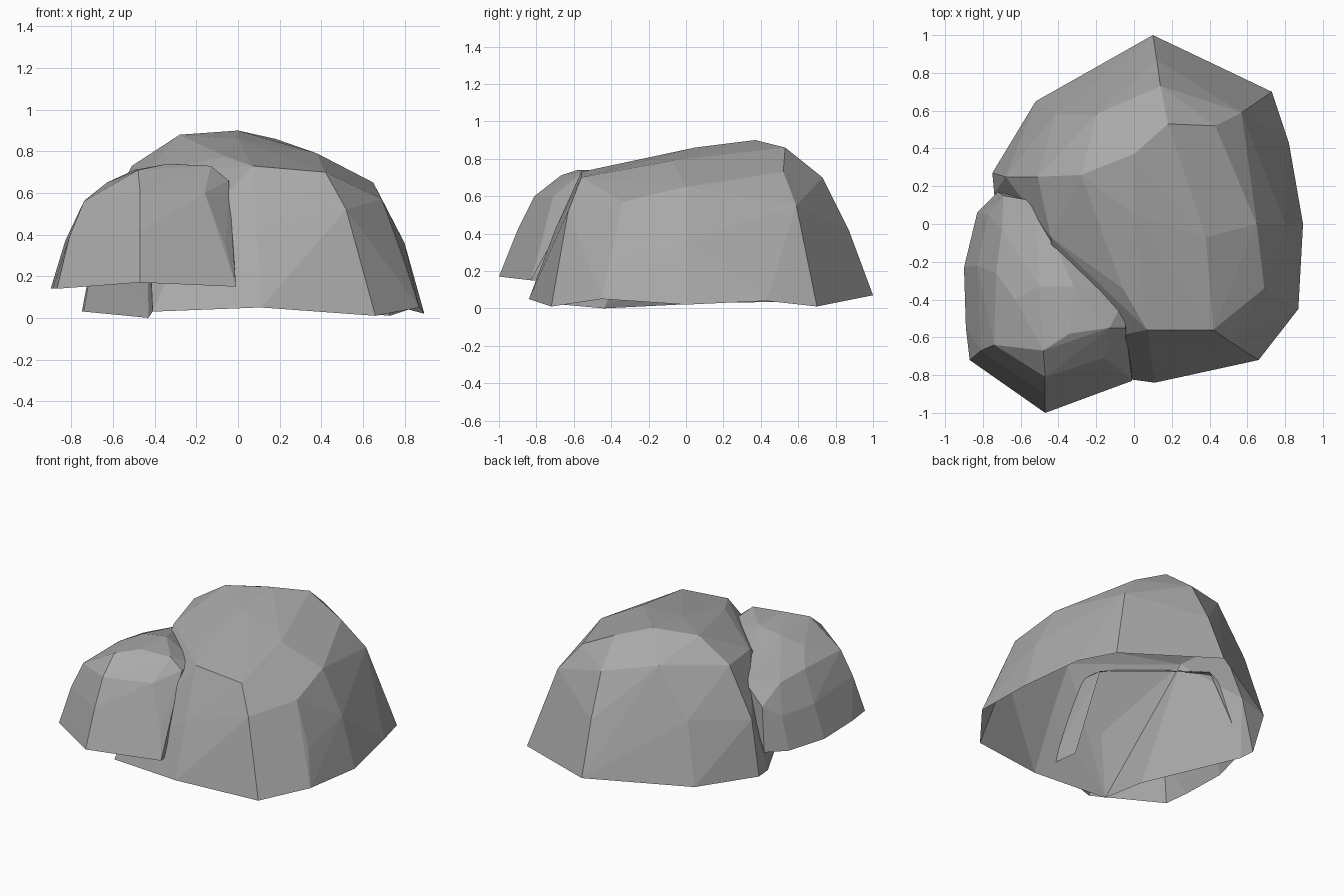
import bpy
import bmesh
from mathutils import Vector

# Remove the default cube if present
default_cube = bpy.data.objects.get("Cube")
if default_cube:
    bpy.data.objects.remove(default_cube, do_unlink=True)


def make_material(name, colour):
    material = bpy.data.materials.new(name)
    material.use_nodes = True
    material.diffuse_color = colour
    shader = next(n for n in material.node_tree.nodes if n.type == "BSDF_PRINCIPLED")
    shader.inputs["Base Color"].default_value = colour
    shader.inputs["Roughness"].default_value = 0.9
    return material


def faceted_rock(name, rings, material, dents=()):
    """Wrap a faceted skin round the ring points, open it below, push in any dents."""
    bm = bmesh.new()
    for ring in rings:
        for point in ring:
            bm.verts.new(point)
    hull = bmesh.ops.convex_hull(bm, input=bm.verts[:])
    spare = set(hull["geom_interior"]) | set(hull["geom_unused"])
    spare_verts = [item for item in spare if isinstance(item, bmesh.types.BMVert)]
    bmesh.ops.delete(bm, geom=spare_verts, context="VERTS")

    # Open the base and any overhanging side
    bm.normal_update()
    underside = [face for face in bm.faces if face.normal.z < -0.15]
    bmesh.ops.delete(bm, geom=underside, context="FACES")

    # Push chosen corners inwards
    for corner, target in dents:
        vert = min(bm.verts, key=lambda v: (v.co - Vector(corner)).length)
        vert.co = target

    # Merge nearly flat neighbours into broad chiselled facets
    bmesh.ops.dissolve_limit(bm, angle_limit=0.03, verts=bm.verts[:], edges=bm.edges[:])

    mesh = bpy.data.meshes.new(name)
    bm.to_mesh(mesh)
    bm.free()
    mesh.materials.append(material)
    rock = bpy.data.objects.new(name, mesh)
    bpy.context.collection.objects.link(rock)
    return rock


stone = make_material("stone_grey", (0.4, 0.4, 0.4, 1.0))

# Main boulder: ground outline, bulging sides, shoulder, crown
notch = (-0.6, -0.44, 0)
large_base = [
    (0.1, 1, 0.07), (0.73, 0.7, 0.01), (0.82, 0.43, 0.04), (0.895, 0, 0.02),
    (0.87, -0.45, 0.05), (0.66, -0.72, 0.01), (0.11, -0.84, 0.05),
    (-0.41, -0.77, 0.03), notch, (-0.74, 0.16, 0.03),
    (-0.75, 0.27, 0.03), (-0.52, 0.65, 0.04),
]
large_sides = [
    (0.12, 0.87, 0.42), (0.57, 0.59, 0.55), (0.8, 0, 0.36),
    (0.8, -0.37, 0.28), (0.69, -0.34, 0.57), (0.52, -0.63, 0.52),
    (0.09, -0.7, 0.42), (-0.26, -0.63, 0.38), (-0.68, 0.25, 0.4),
    (-0.42, 0.58, 0.45),
]
large_shoulder = [
    (0.14, 0.73, 0.7), (0.43, 0.52, 0.73), (0.65, 0, 0.65),
    (0.42, -0.56, 0.7), (0.07, -0.56, 0.73), (-0.06, -0.34, 0.775),
    (-0.44, -0.07, 0.7), (-0.51, 0.25, 0.73), (-0.2, 0.58, 0.77),
]
large_crown = [
    (0.18, 0.53, 0.86), (0, 0.37, 0.9), (-0.28, 0.26, 0.88),
    (0, 0.05, 0.86), (0.38, -0.07, 0.79),
]
faceted_rock("large_boulder",
             [large_base, large_sides, large_shoulder, large_crown], stone,
             dents=[(notch, (-0.43, -0.44, 0))])

# Smaller boulder leaning on the front corner, raised off the ground
small_base = [
    (-0.47, -1, 0.17), (-0.01, -0.83, 0.15), (-0.04, -0.62, 0.15),
    (-0.72, 0.17, 0.15), (-0.83, 0.06, 0.15), (-0.9, -0.23, 0.14),
    (-0.89, -0.55, 0.14), (-0.87, -0.72, 0.14),
]
small_sides = [
    (-0.47, -0.9, 0.42), (-0.06, -0.77, 0.34), (-0.77, 0.05, 0.37),
    (-0.83, -0.22, 0.37), (-0.81, -0.67, 0.39), (-0.69, 0.15, 0.45),
]
small_shoulder = [
    (-0.47, -0.81, 0.6), (-0.16, -0.71, 0.6), (-0.045, -0.55, 0.66),
    (-0.04, -0.38, 0.64), (-0.38, -0.03, 0.61), (-0.52, 0.12, 0.59),
    (-0.7, -0.03, 0.55), (-0.73, -0.26, 0.57), (-0.74, -0.64, 0.56),
]
small_crown = [
    (-0.48, -0.67, 0.71), (-0.34, -0.58, 0.74), (-0.13, -0.55, 0.73),
    (-0.32, -0.33, 0.74), (-0.5, -0.33, 0.71), (-0.63, -0.4, 0.65),
]
faceted_rock("small_boulder",
             [small_base, small_sides, small_shoulder, small_crown], stone)
